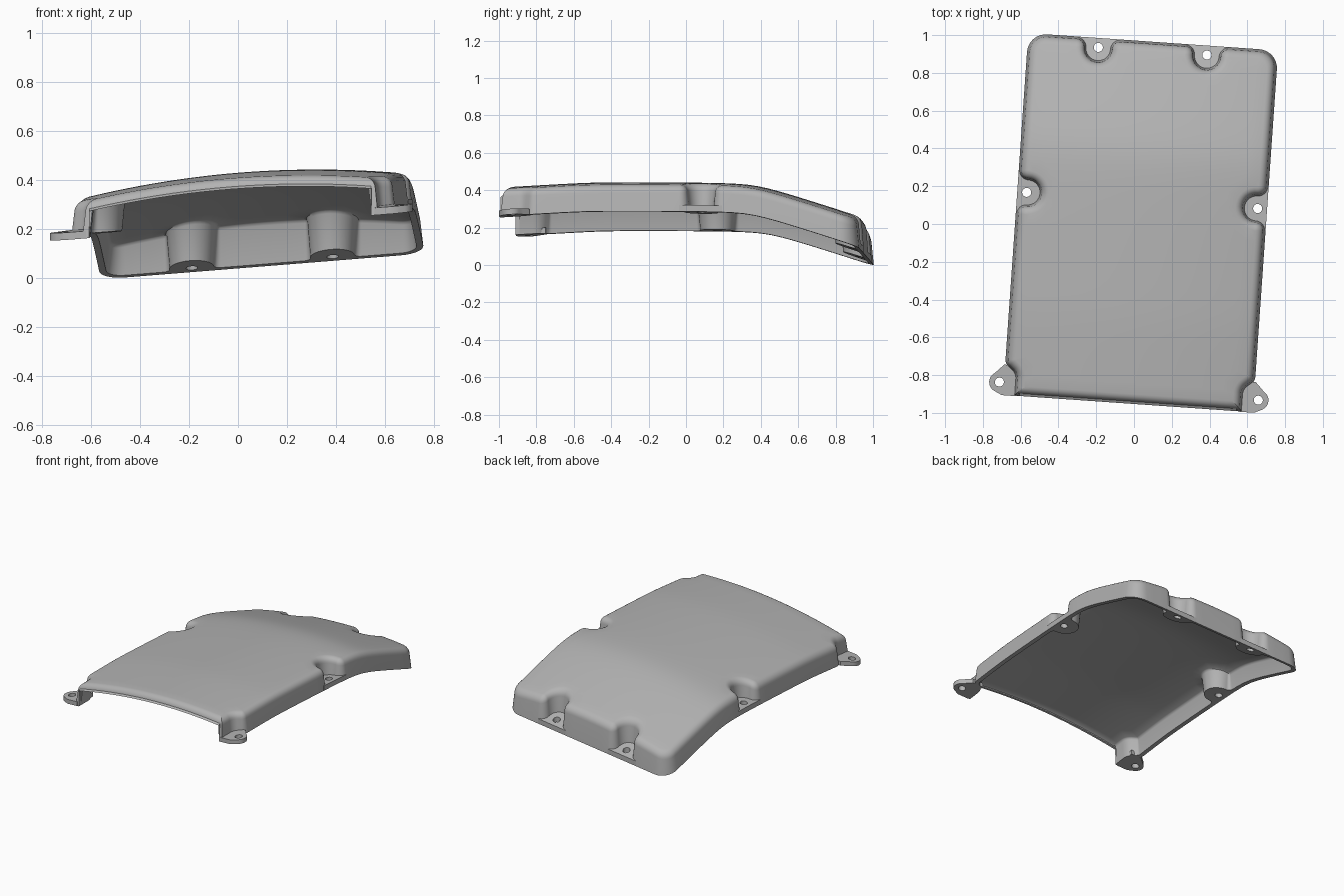
import bpy, bmesh, math
from mathutils import Vector, Matrix
from mathutils.geometry import delaunay_2d_cdt

if "Cube" in bpy.data.objects:
    bpy.data.objects.remove(bpy.data.objects["Cube"], do_unlink=True)

YAW = math.radians(4)
HALF_W, HALF_L = 0.663, 0.96
FRONT_W = 0.605            # half width of the open front end
WALL, DRAFT, ROUND = 0.028, 0.012, 0.04
SLOT, MOUTH, DEPTH = 0.062, 0.055, 0.117

grey = bpy.data.materials.new("light_grey")
grey.use_nodes = True
grey.diffuse_color = (0.45, 0.45, 0.45, 1)
bsdf = next(n for n in grey.node_tree.nodes if n.type == 'BSDF_PRINCIPLED')
bsdf.inputs["Base Color"].default_value = grey.diffuse_color
bsdf.inputs["Roughness"].default_value = 0.6


def hinge(x, w):
    return (x + math.sqrt(x * x + w * w)) / 2


def place(u, v, h):
    """Bend flat cover coordinates into the final tilted, curved pose."""
    z = 0.237 - 0.325 * hinge(v - 0.38, 0.12) - 0.06 * hinge(-0.5 - v, 0.1)
    c, s = math.cos(YAW), math.sin(YAW)
    return (0.035 + u * c + v * s, 0.007 - u * s + v * c, z + 0.08 * u + h)


def crown(u):
    return 0.195 - 0.13 * u * u


def rounded(corners, step=0.06):
    """Round the corners (u, v, radius) and subdivide long straight runs."""
    pts, n = [], len(corners)
    for i, (x, y, r) in enumerate(corners):
        p = Vector((x, y))
        if r == 0:
            pts.append(p)
            continue
        a = (Vector(corners[i - 1][:2]) - p).normalized()
        b = (Vector(corners[(i + 1) % n][:2]) - p).normalized()
        phi = a.angle(b)
        centre = p + (a + b).normalized() * r / math.sin(phi / 2)
        start = p + a * r / math.tan(phi / 2) - centre
        turn = math.copysign(math.pi - phi, b.x * a.y - b.y * a.x)
        count = 8
        for k in range(count + 1):
            pts.append(centre + Matrix.Rotation(turn * k / count, 2) @ start)
    out = []
    for p, q in zip(pts, pts[1:] + pts[:1]):
        m = max(1, math.ceil((q - p).length / step))
        out += [p.lerp(q, k / m) for k in range(m)]
    return out


def offset(loop, d, lip=0.0, inner=False):
    """Move a counter-clockwise loop inward; the open front edge is special."""
    res = []
    for i, p in enumerate(loop):
        e1 = (p - loop[i - 1]).normalized()
        e2 = (loop[(i + 1) % len(loop)] - p).normalized()
        n1, n2 = Vector((-e1.y, e1.x)), Vector((-e2.y, e2.x))
        q = p + (n1 + n2) * d / (1 + n1.dot(n2))
        if p.y < -HALF_L + 1e-4:
            lim = FRONT_W - d
            q.x = max(-lim, min(lim, q.x))
            if inner:
                q.y = -HALF_L + lip
        res.append(q)
    return res


def finish(bm, name):
    bmesh.ops.remove_doubles(bm, verts=bm.verts, dist=1e-4)
    bmesh.ops.recalc_face_normals(bm, faces=bm.faces)
    me = bpy.data.meshes.new(name)
    bm.to_mesh(me)
    bm.free()
    ob = bpy.data.objects.new(name, me)
    bpy.context.collection.objects.link(ob)
    me.materials.append(grey)
    bpy.ops.object.select_all(action='DESELECT')
    ob.select_set(True)
    bpy.context.view_layer.objects.active = ob
    bpy.ops.object.shade_smooth_by_angle(angle=math.radians(35))


# Cover outline: right half from front to back, then mirrored
V, W, SIDE_V, BACK_U = HALF_L, HALF_W, 0.118, 0.288
half = [(FRONT_W - WALL - 0.001, -V, 0), (FRONT_W - WALL, -V, 0), (FRONT_W, -V, 0),
        (FRONT_W, -0.845, MOUTH), (W, -0.795, MOUTH),
        (W, SIDE_V - SLOT, MOUTH), (W - DEPTH, SIDE_V - SLOT, SLOT - 0.0005),
        (W - DEPTH, SIDE_V + SLOT, SLOT - 0.0005), (W, SIDE_V + SLOT, MOUTH),
        (W, V, 0.1),
        (BACK_U + SLOT, V, MOUTH), (BACK_U + SLOT, V - DEPTH, SLOT - 0.0005),
        (BACK_U - SLOT, V - DEPTH, SLOT - 0.0005), (BACK_U - SLOT, V, MOUTH)]
outline = rounded(half + [(-u, v, r) for u, v, r in reversed(half)])
raised = [p.y < -V + 1e-4 and abs(p.x) < FRONT_W - WALL - 0.0005 for p in outline]

# Cover shell: nested rings for the outer skin and the inner skin
bm = bmesh.new()


def ring(d, drop, inner=False):
    """drop is the distance below the crown; None means the bottom rim."""
    pts = offset(outline, d, 0.02, inner)
    verts = []
    for p, up in zip(pts, raised):
        h = 0 if drop is None else crown(p.x) - drop
        if up and inner:
            h = crown(p.x) - WALL
        elif up and drop is None:
            h = crown(p.x) - 0.042
        verts.append(bm.verts.new(place(p.x, p.y, h)))
    return pts, verts


def skin(a, b):
    n = len(a)
    for i in range(n):
        j = (i + 1) % n
        bm.faces.new((a[i], a[j], b[j], b[i]))


def cap(pts, drop):
    grid = [Vector((i * 0.05, j * 0.05)) for i in range(-13, 14) for j in range(-19, 20)]
    inside = [g for g in grid if min((g - p).length for p in pts) > 0.035]
    n = len(pts)
    edges = [(i, (i + 1) % n) for i in range(n)]
    co, _, tris, *_ = delaunay_2d_cdt(pts + inside, edges, [], 1, 1e-5)
    vs = [bm.verts.new(place(c.x, c.y, crown(c.x) - drop)) for c in co]
    for t in tris:
        bm.faces.new([vs[k] for k in t])


outer = [ring(0, None)]
for k in range(6):
    a = k / 5 * math.pi / 2
    outer.append(ring(DRAFT + ROUND * (1 - math.cos(a)), ROUND * (1 - math.sin(a))))
inner = [ring(WALL, None, True), ring(WALL + DRAFT, WALL + 0.014, True),
         ring(WALL + DRAFT + 0.004, WALL + 0.004, True),
         ring(WALL + DRAFT + 0.012, WALL, True)]
for rings in (outer, inner):
    for a, b in zip(rings, rings[1:]):
        skin(a[1], b[1])
skin(outer[0][1], inner[0][1])
cap(outer[-1][0], 0)
cap(inner[-1][0], WALL)
finish(bm, "cover_shell")


def slab(name, shape, hole, thick, radius=0.024):
    """Flat plate with a round screw hole; shape surrounds the hole."""
    bm = bmesh.new()
    c = Vector(hole)
    pts = []
    for p, q in zip(shape, shape[1:] + shape[:1]):
        p, q = Vector(p), Vector(q)
        m = max(1, math.ceil((q - p).length / 0.025))
        pts += [p.lerp(q, k / m) for k in range(m)]
    rim = [c + (p - c).normalized() * radius for p in pts]
    loops = [[bm.verts.new(place(p.x, p.y, h)) for p in l]
             for l, h in ((pts, 0.0), (pts, thick), (rim, thick), (rim, 0.0))]
    n = len(pts)
    for a, b in zip(loops, loops[1:] + loops[:1]):
        for i in range(n):
            j = (i + 1) % n
            bm.faces.new((a[i], a[j], b[j], b[i]))
    finish(bm, name)


# Screw seats that floor the side and back pockets (s along wall, d inward)
seat = [(-0.09, 0.05), (-0.085, 0.03), (-0.115, 0), (0.115, 0), (0.085, 0.03)]
seat += [(0.09 * math.cos(a), 0.05 + 0.09 * math.sin(a))
         for a in (k * math.pi / 14 for k in range(14))]
# Corner ears: round outer end blending into the front corner
ear = [(0.59, -0.80), (0.59, -0.962), (0.67, -0.962)]
ear += [(0.687 + 0.054 * math.cos(a), -0.894 + 0.054 * math.sin(a))
        for a in (math.radians(k) for k in range(-60, 61, 12))]
ear += [(0.668, -0.80)]

for side, word in ((1, "left"), (-1, "right")):
    slab("side_screw_seat_" + word, [(side * (W - d), SIDE_V + s) for s, d in seat],
         (side * (W - 0.05), SIDE_V), 0.035)
    slab("back_screw_seat_" + word, [(side * BACK_U + s, V - d) for s, d in seat],
         (side * BACK_U, V - 0.05), 0.035)
    slab("front_ear_" + word, [(side * u, v) for u, v in ear],
         (side * 0.687, -0.894), 0.03)
